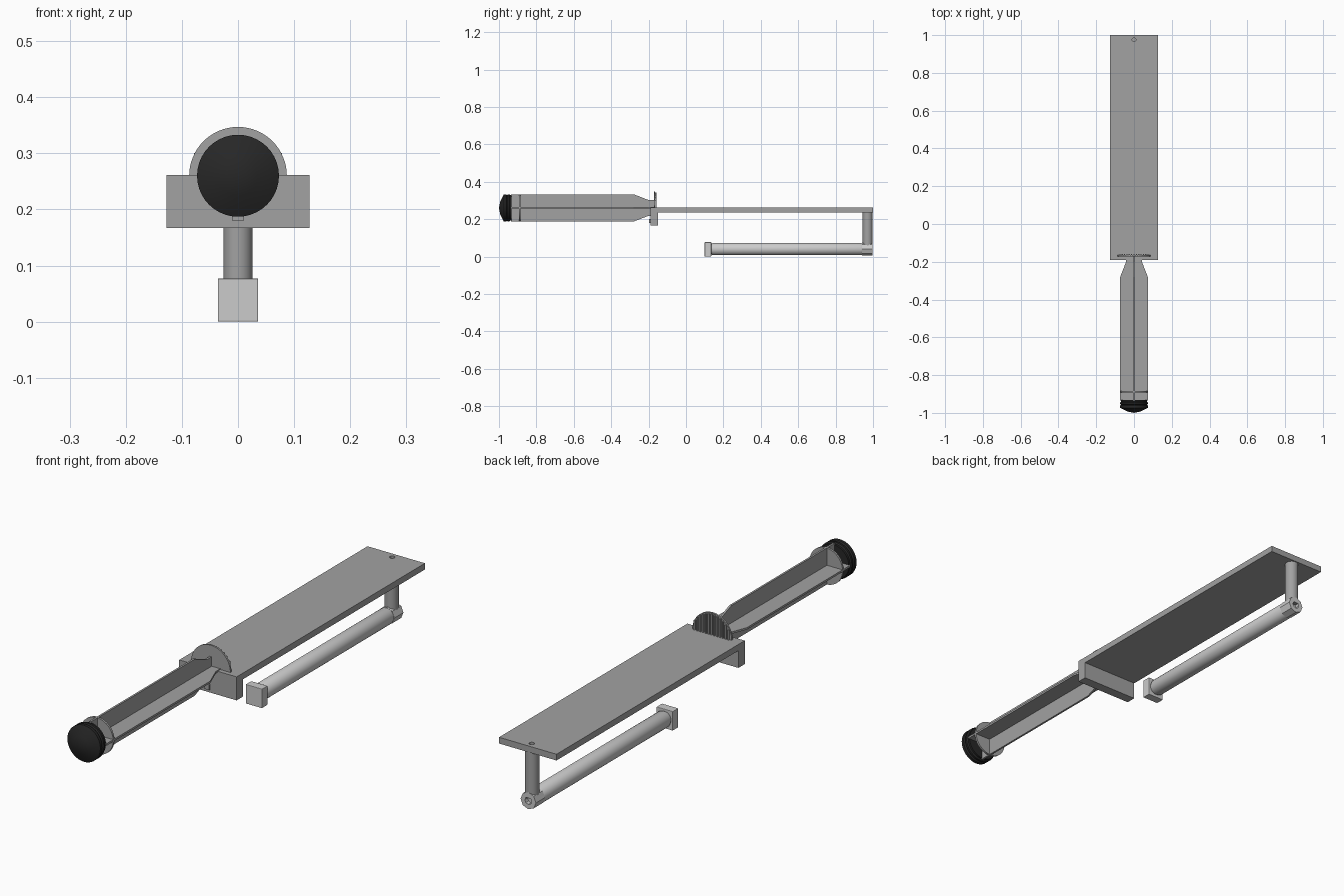
import bpy, bmesh, math
from mathutils import Matrix, Vector

cube = bpy.data.objects.get("Cube")
if cube:
    bpy.data.objects.remove(cube)


def material(name, value):
    m = bpy.data.materials.new(name)
    m.use_nodes = True
    m.diffuse_color = (value, value, value, 1)
    m.node_tree.nodes["Principled BSDF"].inputs["Base Color"].default_value = (value, value, value, 1)
    return m


STEEL = material("steel grey", 0.36)
PALE = material("pale grey", 0.6)
RUBBER = material("black rubber", 0.02)
AXIS = 0.26   # height of the finned shaft
ROD = 0.04    # height of the lower rod


def finish(name, bm, mat, bevel=0, smooth=True):
    bmesh.ops.recalc_face_normals(bm, faces=bm.faces)
    mesh = bpy.data.meshes.new(name)
    bm.to_mesh(mesh)
    bm.free()
    obj = bpy.data.objects.new(name, mesh)
    bpy.context.collection.objects.link(obj)
    mesh.materials.append(mat)
    if bevel:
        mod = obj.modifiers.new("bevel", 'BEVEL')
        mod.width, mod.segments = bevel, 2
    if smooth:
        bpy.ops.object.select_all(action='DESELECT')
        obj.select_set(True)
        bpy.context.view_layer.objects.active = obj
        bpy.ops.object.shade_smooth_by_angle(angle=math.radians(35))
    return obj


def box(name, low, high, mat, bevel=0):
    bm = bmesh.new()
    low, high = Vector(low), Vector(high)
    bmesh.ops.create_cube(bm, size=1, matrix=Matrix.Translation((low + high) / 2)
                          @ Matrix.Diagonal((high - low).to_4d()))
    return finish(name, bm, mat, bevel, False)


def prism(name, points, direction, mat, bevel=0):
    """Extrude a flat outline along a direction."""
    bm = bmesh.new()
    face = bm.faces.new([bm.verts.new(p) for p in points])
    new = bmesh.ops.extrude_face_region(bm, geom=[face])["geom"]
    bmesh.ops.translate(bm, vec=direction, verts=[v for v in new if isinstance(v, bmesh.types.BMVert)])
    return finish(name, bm, mat, bevel, False)


def lathe(name, profile, z, mat, sides=40):
    """Turn (radius, y) pairs about a line along y; a zero radius closes an end."""
    bm = bmesh.new()
    verts = [bm.verts.new((r, y, z)) for r, y in profile]
    edges = [bm.edges.new(pair) for pair in zip(verts, verts[1:])]
    bmesh.ops.spin(bm, geom=verts + edges, cent=(0, 0, z), axis=(0, 1, 0),
                   angle=math.tau, steps=sides, use_duplicate=False)
    bmesh.ops.remove_doubles(bm, verts=bm.verts, dist=0.0001)
    return finish(name, bm, mat)


# Flat tray with a turned-down front lip, drawn as one side profile
side = [(-0.19, 0.167), (-0.15, 0.167), (-0.15, 0.236), (1.0, 0.236), (1.0, 0.261), (-0.19, 0.261)]
tray = prism("tray", [(-0.127, y, z) for y, z in side], (0.254, 0, 0), STEEL)

# Small hole near the back edge of the tray
bm = bmesh.new()
bmesh.ops.create_cone(bm, cap_ends=True, segments=16, radius1=0.01, radius2=0.01, depth=0.03,
                      matrix=Matrix.Translation((0, 0.975, 0.262)))
cutter = finish("hole_cutter", bm, STEEL)
cutter.hide_render = True
cutter.hide_set(True)
cut = tray.modifiers.new("hole", 'BOOLEAN')
cut.object = cutter

# Half-round stop with vertical ribs on its back
R = 0.087
arc = [(R * math.cos(a), -0.172, AXIS + R * math.sin(a))
       for a in (math.pi * i / 32 for i in range(33))]
prism("stop_plate", arc, (0, 0.007, 0), STEEL)
for i in range(-6, 7):
    x = i * 0.0125
    box(f"stop_rib_{i + 7}", (x - 0.003, -0.166, AXIS), (x + 0.003, -0.159, AXIS + math.sqrt(R * R - x * x) - 0.004), STEEL)

# Crossed fins of the shaft, one profile turned a quarter
half = [(-0.935, 0.073), (-0.28, 0.073), (-0.2, 0.042), (-0.168, 0.042)]
outline = half + [(y, -w) for y, w in reversed(half)]
T = 0.004
prism("shaft_fin_flat", [(w, y, AXIS - T) for y, w in outline], (0, 0, 2 * T), STEEL)
prism("shaft_fin_upright", [(-T, y, AXIS + w) for y, w in outline], (2 * T, 0, 0), STEEL)
lathe("shaft_collar", [(0, -0.893), (0.073, -0.893), (0.073, -0.885), (0, -0.885)], AXIS, STEEL)
box("shaft_lug", (-0.01, -0.197, 0.179), (0.01, -0.18, 0.2), STEEL)

# Blunt grooved end cap
lathe("end_cap", [(0, -1.0), (0.035, -0.993), (0.073, -0.974), (0.073, -0.962), (0.068, -0.957),
                  (0.073, -0.952), (0.073, -0.944), (0.068, -0.94), (0.068, -0.932), (0, -0.932)], AXIS, RUBBER)

# Post hanging from the back of the tray
bm = bmesh.new()
bmesh.ops.create_cone(bm, cap_ends=True, segments=32, radius1=0.026, radius2=0.026, depth=0.19,
                      matrix=Matrix.Translation((0, 0.971, 0.145)))
finish("post", bm, STEEL)

# Lower rod with square foot and hollow knuckle
lathe("rod", [(0, 0.13), (0.026, 0.13), (0.033, 0.145), (0.033, 0.935), (0.028, 0.947), (0, 0.947)], ROD, PALE)
box("rod_foot", (-0.036, 0.1, 0.0), (0.036, 0.135, 0.077), PALE, 0.002)
lathe("rod_knuckle", [(0, 0.94), (0.034, 0.94), (0.034, 0.997), (0.015, 0.997), (0.015, 0.98), (0, 0.98)], ROD, PALE, 8)
